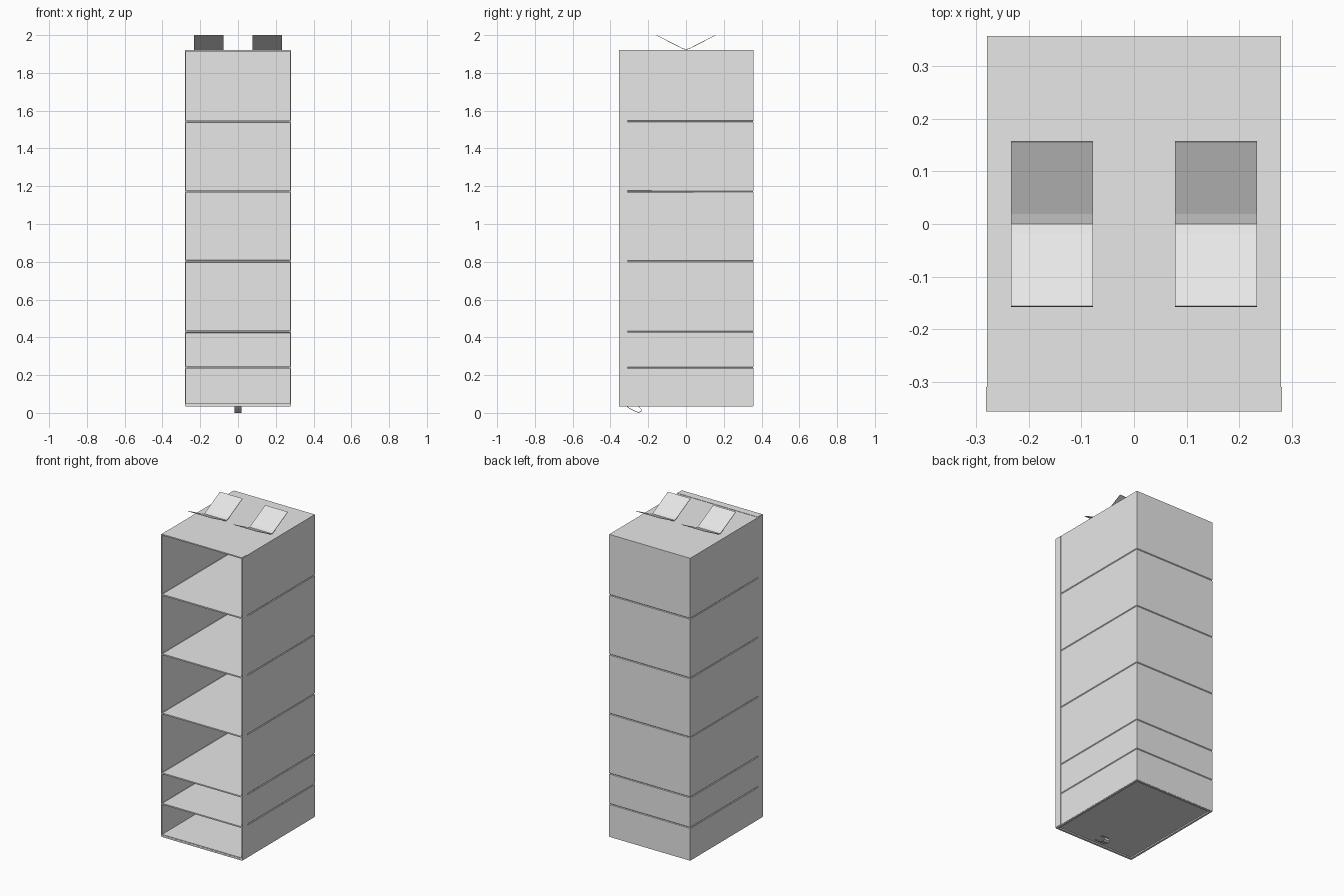
import bpy, bmesh

if "Cube" in bpy.data.objects:
    bpy.data.objects.remove(bpy.data.objects["Cube"])

W, D = 0.277, 0.355            # half width, half depth
BOTTOM, TOP = 0.04, 1.92
SHELVES = [0.24, 0.43, 0.803, 1.172, 1.543]

grey = bpy.data.materials.new("light grey fabric")
grey.diffuse_color = (0.8, 0.8, 0.8, 1)
grey.use_nodes = True
grey.node_tree.nodes["Principled BSDF"].inputs["Base Color"].default_value = grey.diffuse_color


def finish(name, bm):
    me = bpy.data.meshes.new(name)
    bm.to_mesh(me)
    bm.free()
    ob = bpy.data.objects.new(name, me)
    bpy.context.collection.objects.link(ob)
    me.materials.append(grey)
    return ob


def box(name, x0, x1, y0, y1, z0, z1):
    bm = bmesh.new()
    bmesh.ops.create_cube(bm, size=1)
    for v in bm.verts:
        v.co.x = x0 + (v.co.x + .5) * (x1 - x0)
        v.co.y = y0 + (v.co.y + .5) * (y1 - y0)
        v.co.z = z0 + (v.co.z + .5) * (z1 - z0)
    return finish(name, bm)


def sheet(name, rows, thickness, offset):
    """Skin rows of points into a cloth sheet with thickness."""
    bm = bmesh.new()
    vs = [[bm.verts.new(p) for p in r] for r in rows]
    for a, b in zip(vs, vs[1:]):
        for i in range(len(a) - 1):
            bm.faces.new((a[i], a[i + 1], b[i + 1], b[i]))
    ob = finish(name, bm)
    m = ob.modifiers.new("thickness", "SOLIDIFY")
    m.thickness, m.offset = thickness, offset
    m.use_even_offset = True
    return ob


# U-shaped wall, pinched in by a stitched seam at every shelf
levels = [(BOTTOM - 0.003, 0)]
for z in SHELVES:
    levels += [(z - 0.005, 0), (z, 0.004), (z + 0.005, 0)]
levels.append((TOP, 0))
rows = []
for z, inset in levels:
    w, d = W - inset, D - inset
    rows.append([(-w, -D, z), (-w, d, z), (w, d, z), (w, -D, z)])
wall = sheet("fabric_wall", rows, 0.005, 0)

# Shelves, base and top panels
for i, z in enumerate(SHELVES):
    box(f"shelf_{i + 1}", -W + .001, W - .001, -D, D - .004, z - 0.004, z + 0.004)
box("base_panel", -W + .001, W - .001, -D, D - .002, BOTTOM + 0.002, BOTTOM + 0.01)
box("top_panel", -W, W, -D, D, TOP - 0.006, TOP)

# Folded hems around the front opening and the bottom edge
for s, side in ((-1, "left"), (1, "right")):
    x = sorted((s * (W - 0.002), s * (W + 0.004)))
    box(f"front_hem_{side}", *x, -D - .001, -0.31, BOTTOM - 0.002, TOP)
    x = sorted((s * (W - 0.012), s * (W + 0.001)))
    box(f"bottom_binding_{side}", *x, -D, D, BOTTOM - 0.006, BOTTOM + 0.004)
box("bottom_binding_back", -W, W, D - .012, D + .001, BOTTOM - 0.006, BOTTOM + 0.004)
box("bottom_binding_front", -W, W, -D - .001, -D + .012, BOTTOM - 0.006, BOTTOM + 0.004)
box("top_hem", -W, W, -D - .001, -0.31, TOP - 0.002, TOP + 0.002)

# V-shaped hanging straps
path = [(-0.157, 2.0), (-0.02, 1.93), (0, 1.923), (0.02, 1.93), (0.157, 2.0)]
for s, side in ((-1, "left"), (1, "right")):
    a, b = sorted((s * 0.078, s * 0.234))
    sheet(f"hanging_strap_{side}", [[(a, y, z), (b, y, z)] for y, z in path], 0.003, 0)

# Small looped tag under the base
loop = [(-0.32, 0.042), (-0.30, 0.024), (-0.27, 0.009), (-0.25, 0.002),
        (-0.238, 0.008), (-0.238, 0.02), (-0.25, 0.033), (-0.27, 0.042)]
sheet("bottom_tag", [[(-0.019, y, z), (0.019, y, z)] for y, z in loop], 0.003, 0)
